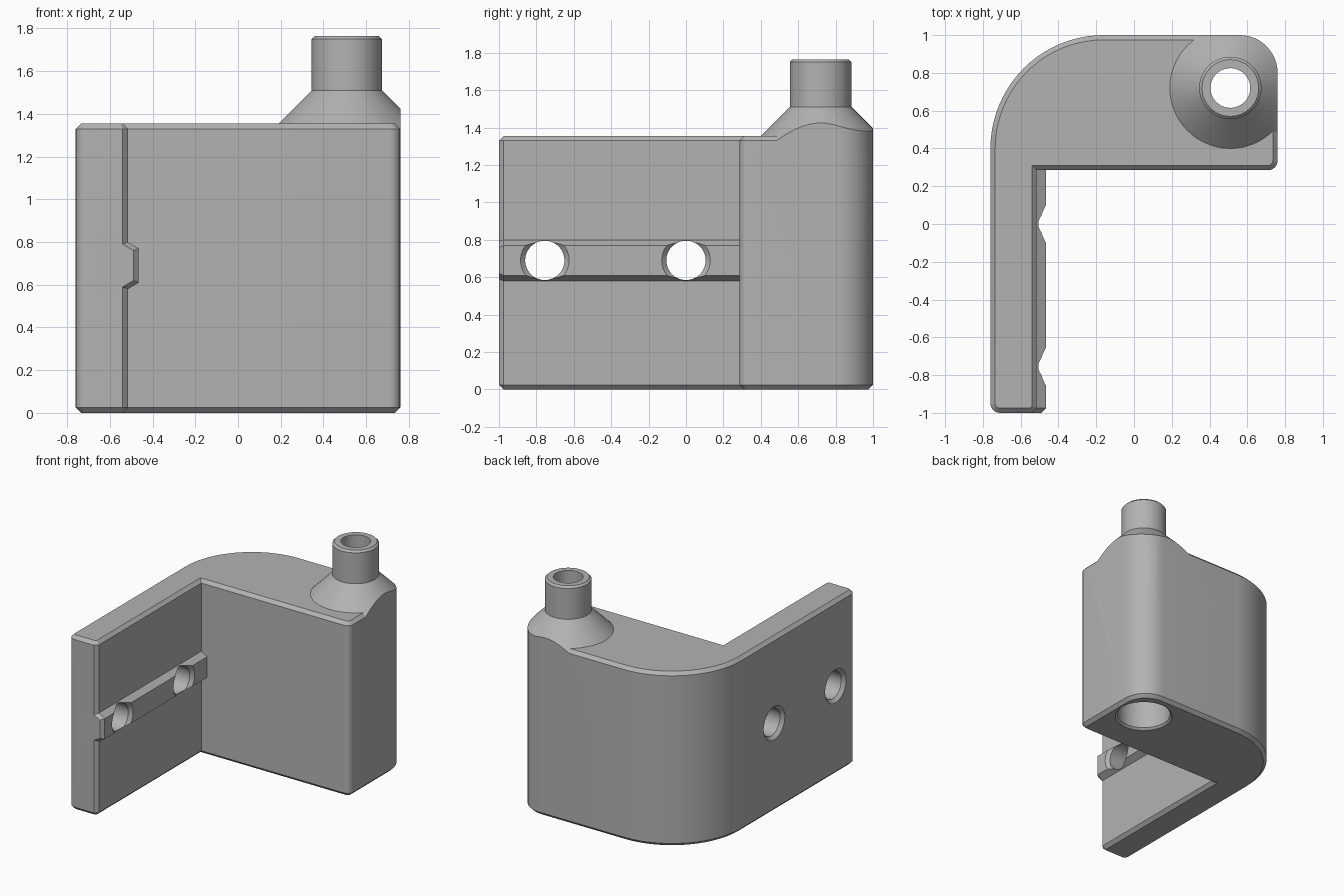
import bpy, bmesh, math
from mathutils import Vector, Matrix

cube = bpy.data.objects.get("Cube")
if cube:
    bpy.data.objects.remove(cube, do_unlink=True)

BEVEL = 0.025
TOP = 1.355
grey = bpy.data.materials.new("plain_grey")
grey.use_nodes = True
grey.diffuse_color = (0.45, 0.45, 0.45, 1)
grey.node_tree.nodes["Principled BSDF"].inputs["Base Color"].default_value = (0.45, 0.45, 0.45, 1)


def loft(name, rings):
    """Skin closed rings of points, with capped ends."""
    bm = bmesh.new()
    loops = [[bm.verts.new(p) for p in ring] for ring in rings]
    n = len(loops[0])
    for a, b in zip(loops, loops[1:]):
        for i in range(n):
            j = (i + 1) % n
            bm.faces.new((a[i], a[j], b[j], b[i]))
    bm.faces.new(loops[0][::-1])
    bm.faces.new(loops[-1])
    bmesh.ops.recalc_face_normals(bm, faces=bm.faces)
    mesh = bpy.data.meshes.new(name)
    bm.to_mesh(mesh)
    bm.free()
    mesh.materials.append(grey)
    obj = bpy.data.objects.new(name, mesh)
    bpy.context.collection.objects.link(obj)
    return obj


def lathe(name, profile, place, n=48):
    """Turn (radius, height) pairs around z, then move into place."""
    turn = [2 * math.pi * i / n for i in range(n)]
    return loft(name, [[place @ Vector((r * math.cos(a), r * math.sin(a), h)) for a in turn]
                       for r, h in profile])


def combine(target, tool, operation):
    """Apply a boolean and remove its tool."""
    tool.hide_render = True
    bpy.context.view_layer.objects.active = target
    mod = target.modifiers.new(operation, 'BOOLEAN')
    mod.operation, mod.object, mod.solver = operation, tool, 'EXACT'
    bpy.ops.object.modifier_apply(modifier=mod.name)
    bpy.data.objects.remove(tool, do_unlink=True)


def rounded(corners):
    """Outline from (x, y, radius, steps); corners run anticlockwise at right angles."""
    pts = []
    for i, (x, y, r, steps) in enumerate(corners):
        p = Vector((x, y))
        if not r:
            pts.append(p)
            continue
        u = (Vector(corners[i - 1][:2]) - p).normalized() * r
        v = (Vector(corners[(i + 1) % len(corners)][:2]) - p).normalized() * r
        for k in range(steps + 1):
            a = math.pi / 2 * k / steps
            pts.append(p + u * (1 - math.sin(a)) + v * (1 - math.cos(a)))
    return pts


def inset(pts, d):
    """Move each edge of an anticlockwise outline inwards by d."""
    out = []
    for i, p in enumerate(pts):
        a = (p - pts[i - 1]).normalized()
        b = (pts[(i + 1) % len(pts)] - p).normalized()
        na, nb = Vector((-a.y, a.x)), Vector((-b.y, b.x))
        out.append(p + (na + nb) * d / (1 + na.dot(nb)))
    return out


def level(pts, z):
    return [(p.x, p.y, z) for p in pts]


# L-shaped body with bevelled top and bottom rims
outline = rounded([(-0.76, -1, 0.05, 6), (-0.515, -1, BEVEL, 1), (-0.515, 0.285, 0, 0),
                   (0.76, 0.285, 0.05, 6), (0.76, 1, 0.2, 12), (-0.76, 1, 0.6, 20)])
small = inset(outline, BEVEL)
body = loft("corner_bracket", [level(small, 0), level(outline, BEVEL),
                               level(outline, TOP - BEVEL), level(small, TOP)])

# Locating rail on the inner face of the plate
section = [(-0.64, 0.80), (-0.515, 0.80), (-0.465, 0.77),
           (-0.465, 0.61), (-0.515, 0.58), (-0.64, 0.58)]


def rail_ring(y, d):
    return [(x - d, y, z - math.copysign(d * 0.4, z - 0.69)) for x, z in section]


rail = loft("rail", [rail_ring(-1, BEVEL), rail_ring(-1 + BEVEL, 0), rail_ring(0.35, 0)])
combine(body, rail, 'UNION')

# Spout with a conical foot trimmed to the body outline
axis = Matrix.Translation((0.51, 0.72, 0))
spout = lathe("spout", [(0.42, 1.255), (0.165, 1.51), (0.165, 1.75), (0.15, 1.765)], axis, 64)
trim = loft("spout_trim", [level(outline, 1), level(outline, 2)])
combine(spout, trim, 'INTERSECT')
combine(body, spout, 'UNION')

# Stepped vertical bore
bore = lathe("bore", [(0.235, -0.025), (0.195, 0.015), (0.195, 1.36),
                      (0.105, 1.45), (0.105, 1.8)], axis)
combine(body, bore, 'DIFFERENCE')

# Two countersunk mounting holes through plate and rail
for y in (-0.755, 0):
    place = Matrix.Translation((0, y, 0.69)) @ Matrix.Rotation(math.pi / 2, 4, 'Y')
    hole = lathe("mounting_hole", [(0.155, -0.785), (0.105, -0.735),
                                   (0.105, -0.49), (0.155, -0.44)], place)
    combine(body, hole, 'DIFFERENCE')

bpy.ops.object.select_all(action='DESELECT')
body.select_set(True)
bpy.context.view_layer.objects.active = body
bpy.ops.object.shade_smooth_by_angle(angle=math.radians(25))
